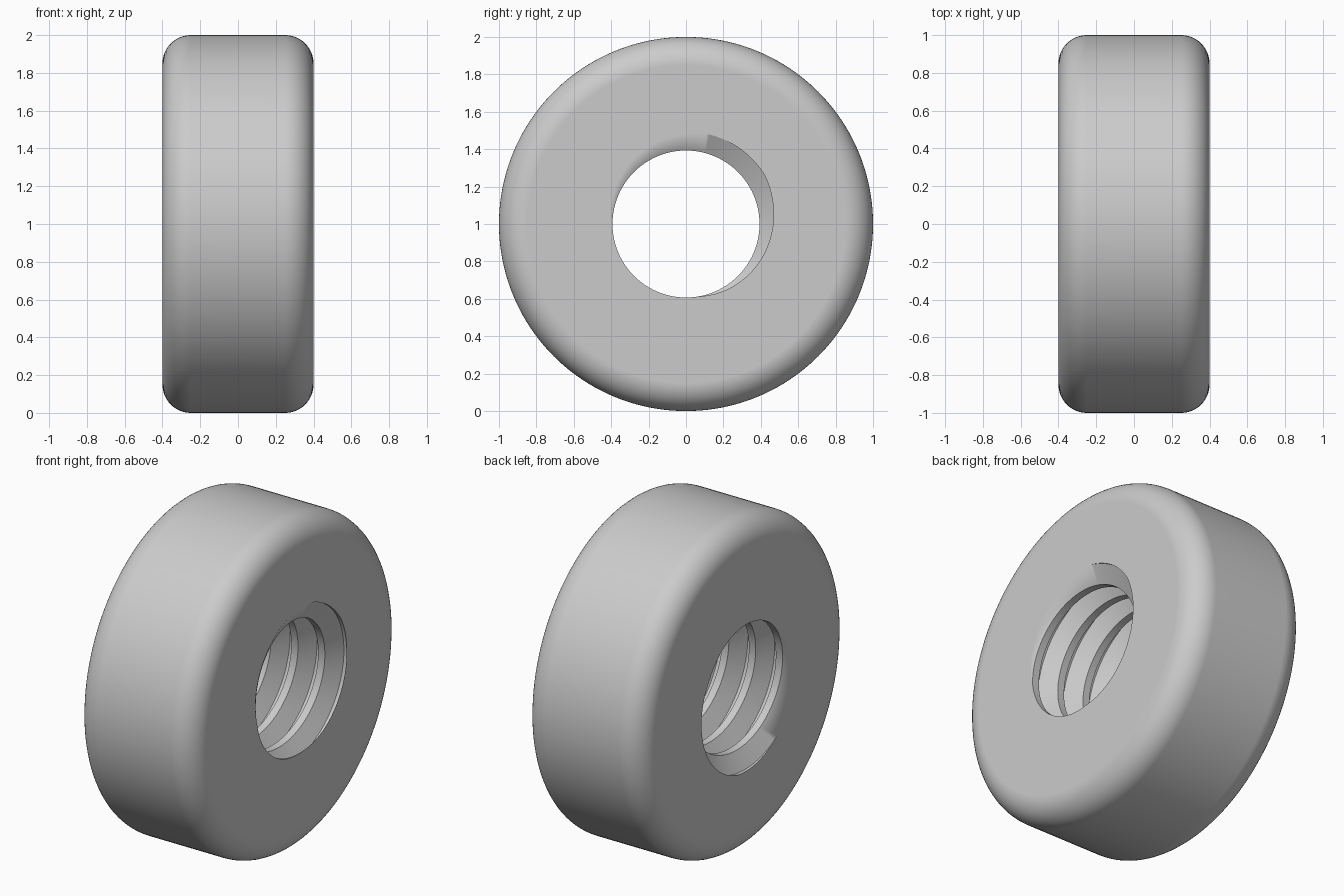
import bpy
import bmesh
import math

cube = bpy.data.objects.get("Cube")
if cube:
    bpy.data.objects.remove(cube, do_unlink=True)

HALF_WIDTH = 0.4
FILLET = 0.15
CREST_R, ROOT_R = 0.393, 0.495
PITCH = 0.18
STEPS = 96
TURNS = 10

steel = bpy.data.materials.new("plain_grey")
steel.use_nodes = True
grey = (0.6, 0.6, 0.6, 1)
steel.diffuse_color = grey
steel.node_tree.nodes["Principled BSDF"].inputs["Base Color"].default_value = grey

# Round body lying along x, with filleted rims
bpy.ops.mesh.primitive_cylinder_add(vertices=160, radius=1, depth=2 * HALF_WIDTH,
                                    location=(0, 0, 1), rotation=(0, math.pi / 2, 0))
body = bpy.context.object
body.name = "threaded_ring"
body.data.materials.append(steel)
bevel = body.modifiers.new("rim_fillet", 'BEVEL')
bevel.width = FILLET
bevel.segments = 12
bevel.limit_method = 'ANGLE'
bevel.angle_limit = math.radians(60)


def screw_solid():
    """Right-handed screw: a trapezoid tooth swept along a helix, capped at both ends."""
    profile = [(0, CREST_R), (1 / 4, CREST_R), (9 / 16, ROOT_R), (11 / 16, ROOT_R)]
    bm = bmesh.new()
    rows = []
    start = -7 * STEPS
    for s in range((TURNS + 1) * STEPS + 1):
        turn = (start + s) / STEPS
        a = 2 * math.pi * turn
        x0 = HALF_WIDTH + PITCH * (turn - 235 / 360 - 1 / 8)
        # The last turn only supplies the edge that closes the tooth before it
        points = profile if s <= TURNS * STEPS else profile[:1]
        rows.append([bm.verts.new((x0 + t * PITCH, r * math.cos(a), 1 + r * math.sin(a)))
                     for t, r in points])

    def tooth(s):
        return rows[s] + [rows[s + STEPS][0]]

    for s in range(TURNS * STEPS):
        p, q = tooth(s), tooth(s + 1)
        for i in range(4):
            bm.faces.new((p[i], p[i + 1], q[i + 1], q[i]))

    # End caps fan out from the axis
    for s in (0, TURNS * STEPS):
        rim = rows[s] + [rows[k][0] for k in range(s + STEPS, s, -1)]
        x = sum(v.co.x for v in rim) / len(rim)
        hub = bm.verts.new((x, 0, 1))
        for i, v in enumerate(rim):
            bm.faces.new((hub, v, rim[(i + 1) % len(rim)]))
    bmesh.ops.recalc_face_normals(bm, faces=bm.faces)
    mesh = bpy.data.meshes.new("thread_cutter")
    bm.to_mesh(mesh)
    bm.free()
    mesh.materials.append(steel)
    obj = bpy.data.objects.new("thread_cutter", mesh)
    bpy.context.collection.objects.link(obj)
    obj.hide_render = True
    return obj


# Cut the threaded bore
cutter = screw_solid()
cut = body.modifiers.new("thread_cut", 'BOOLEAN')
cut.operation = 'DIFFERENCE'
cut.solver = 'EXACT'
cut.object = cutter

bpy.ops.object.select_all(action='DESELECT')
body.select_set(True)
bpy.context.view_layer.objects.active = body
for name in ("rim_fillet", "thread_cut"):
    bpy.ops.object.modifier_apply(modifier=name)
bpy.data.objects.remove(cutter, do_unlink=True)

# Smooth curved surfaces, crisp thread edges
bpy.ops.object.shade_smooth_by_angle(angle=math.radians(30))
weighted = body.modifiers.new("even_normals", 'WEIGHTED_NORMAL')
weighted.keep_sharp = True
